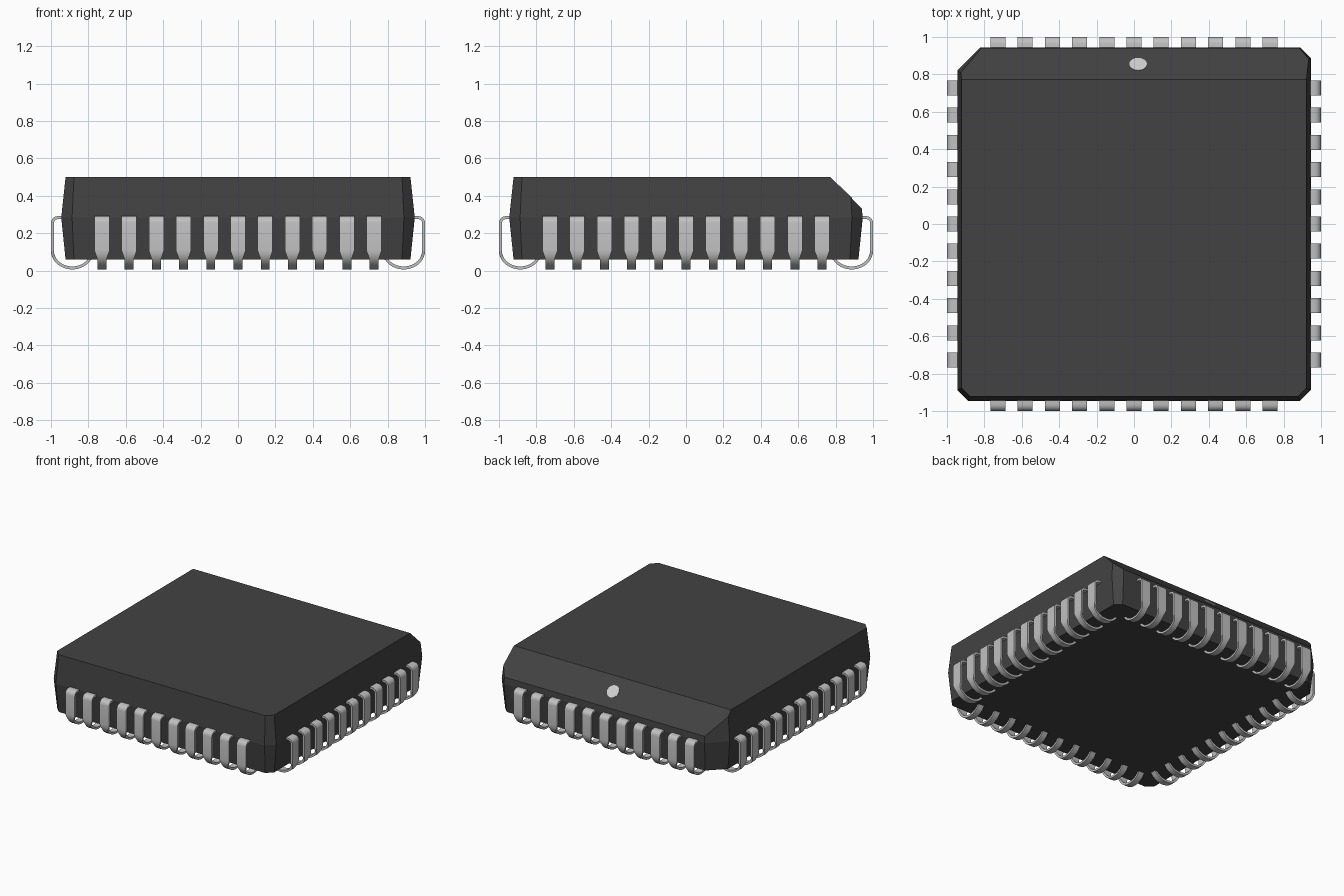
import bpy, bmesh, math
from mathutils import Vector, Matrix

cube = bpy.data.objects.get("Cube")
if cube:
    bpy.data.objects.remove(cube, do_unlink=True)


def material(name, rgb):
    m = bpy.data.materials.new(name)
    m.use_nodes = True
    m.diffuse_color = (*rgb, 1)
    m.node_tree.nodes["Principled BSDF"].inputs["Base Color"].default_value = (*rgb, 1)
    return m


BLACK = material("charcoal plastic", (0.055, 0.055, 0.055))
METAL = material("tinned metal", (0.53, 0.53, 0.53))
MARK = material("pale grey mark", (0.62, 0.62, 0.62))


def finish(bm, name, mat):
    bmesh.ops.recalc_face_normals(bm, faces=bm.faces)
    me = bpy.data.meshes.new(name)
    bm.to_mesh(me)
    bm.free()
    me.materials.append(mat)
    ob = bpy.data.objects.new(name, me)
    bpy.context.collection.objects.link(ob)
    return ob


# Package body: three stacked octagons, widest at the middle
def octagon(h, c, big):
    return [(-h + c, -h), (h - c, -h), (h, -h + c), (h, h - c),
            (h - c, h), (-h + big, h), (-h, h - big), (-h, -h + c)]


bm = bmesh.new()
rings = []
for z, h, c, big in ((0.06, 0.922, 0.045, 0.115), (0.283, 0.945, 0.058, 0.125),
                     (0.5, 0.922, 0.045, 0.115)):
    rings.append([bm.verts.new((x, y, z)) for x, y in octagon(h, c, big)])
for a, b in zip(rings, rings[1:]):
    for i in range(8):
        j = (i + 1) % 8
        bm.faces.new((a[i], a[j], b[j], b[i]))
bm.faces.new(rings[0][::-1])
bm.faces.new(rings[2])
# Sloped back edge
cut = bmesh.ops.bisect_plane(bm, geom=bm.verts[:] + bm.edges[:] + bm.faces[:],
                             plane_co=(0, 0.772, 0.5), plane_no=(0, 1, 1), clear_outer=True)
bmesh.ops.contextual_create(bm, geom=[e for e in cut["geom_cut"] if isinstance(e, bmesh.types.BMEdge)])
finish(bm, "package_body", BLACK)

# Round orientation mark lying on the slope
bm = bmesh.new()
bmesh.ops.create_cone(bm, cap_ends=True, segments=32, radius1=0.047, radius2=0.047, depth=0.006,
                      matrix=Matrix.Translation((0.022, 0.853, 0.419)) @ Matrix.Rotation(-math.pi / 4, 4, 'X'))
finish(bm, "orientation_mark", MARK)

# J-shaped lead path: (distance from centre, height, half width)
WIDE, THIN, T = 0.04, 0.0235, 0.008
path = [(0.93, 0.283, WIDE), (0.965, 0.283, WIDE)]
for k in range(1, 5):
    a = math.pi / 2 * (1 - k / 4)
    path.append((0.965 + 0.027 * math.cos(a), 0.256 + 0.027 * math.sin(a), WIDE))
path.append((0.992, 0.11, WIDE))
for k in range(0, 17):
    a = math.radians(-k * 150 / 16)
    path.append((0.886 + 0.106 * math.cos(a), 0.105 + 0.092 * math.sin(a) + 0.001,
                 WIDE + (THIN - WIDE) * min(1, k / 3)))
path.append((0.775, 0.075, THIN))


def add_lead(bm, offset, turn):
    pts = [Vector((p[0], p[1])) for p in path]
    prev = None
    for i, p in enumerate(pts):
        d = (pts[min(i + 1, len(pts) - 1)] - pts[max(i - 1, 0)]).normalized()
        n = Vector((-d.y, d.x)) * T
        w = path[i][2]
        ring = [bm.verts.new(turn @ Vector((q.x, offset + s, q.y)))
                for q, s in ((p + n, -w), (p + n, w), (p - n, w), (p - n, -w))]
        if prev:
            for k in range(4):
                j = (k + 1) % 4
                bm.faces.new((prev[k], prev[j], ring[j], ring[k]))
        else:
            bm.faces.new(ring)
        prev = ring
    bm.faces.new(prev[::-1])


# Eleven leads on each of the four sides
for name, deg in (("left", 0), ("back", 90), ("right", 180), ("front", 270)):
    bm = bmesh.new()
    turn = Matrix.Rotation(math.radians(deg), 3, 'Z')
    for i in range(11):
        add_lead(bm, (i - 5) * 0.1455, turn)
    ob = finish(bm, name + "_leads", METAL)
    bpy.ops.object.select_all(action='DESELECT')
    ob.select_set(True)
    bpy.context.view_layer.objects.active = ob
    bpy.ops.object.shade_smooth_by_angle(angle=math.radians(35))
